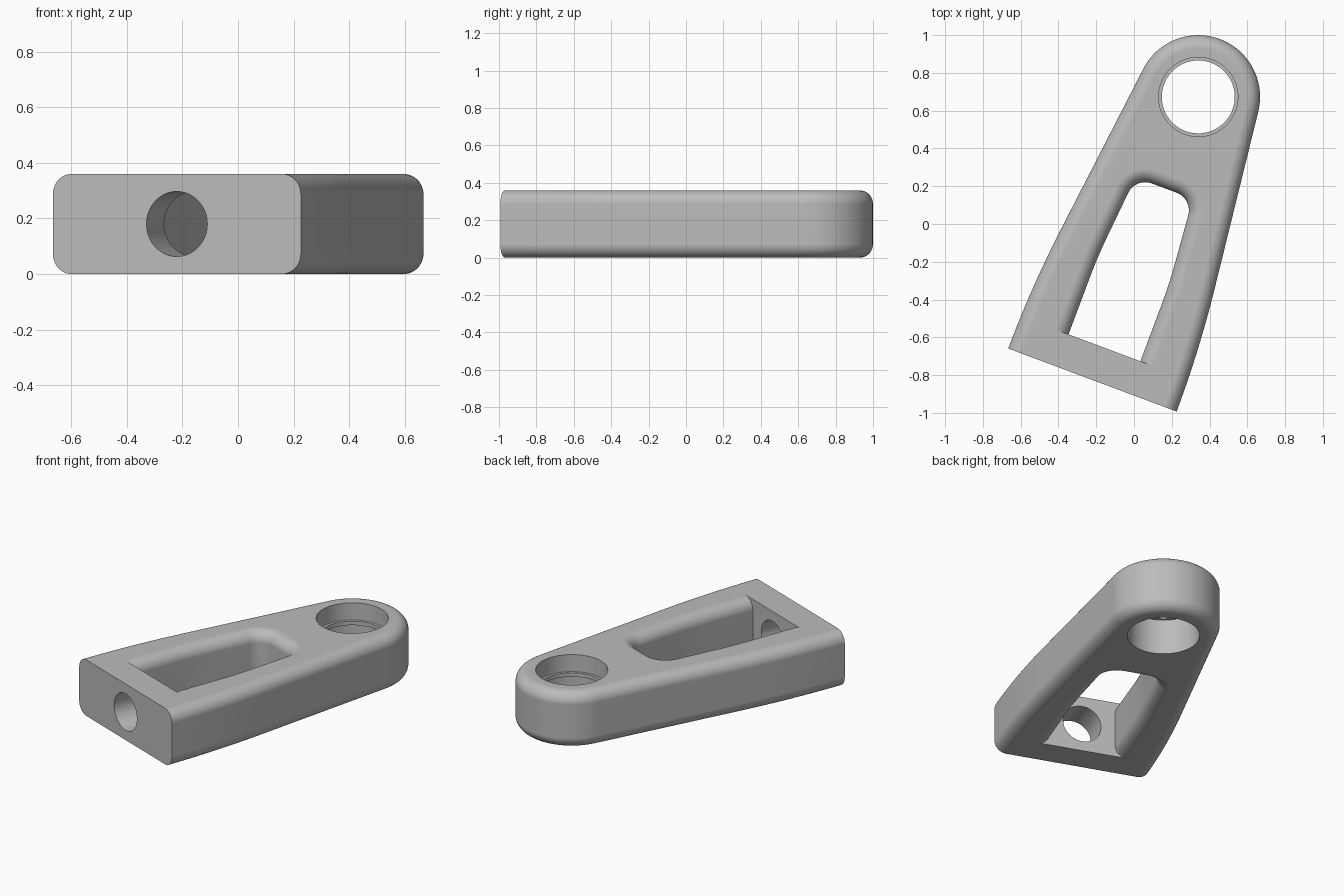
import bpy, bmesh
from math import sin, cos, pi, radians
from mathutils import Vector

cube = bpy.data.objects.get("Cube")
if cube:
    bpy.data.objects.remove(cube, do_unlink=True)

HEIGHT, FILLET = 0.36, 0.072
EYE_V, EYE_R = 1.6, 0.327


def loft(name, layers):
    """Closed solid through a stack of equal-length point loops."""
    bm = bmesh.new()
    rings = [[bm.verts.new(p) for p in layer] for layer in layers]
    n = len(rings[0])
    for low, high in zip(rings, rings[1:]):
        for i in range(n):
            j = (i + 1) % n
            bm.faces.new((low[i], low[j], high[j], high[i]))
    bm.faces.new(rings[0])
    bm.faces.new(rings[-1])
    bmesh.ops.recalc_face_normals(bm, faces=bm.faces)
    mesh = bpy.data.meshes.new(name)
    bm.to_mesh(mesh)
    bm.free()
    obj = bpy.data.objects.new(name, mesh)
    bpy.context.collection.objects.link(obj)
    return obj


def arch(side, centre, radius, start, steps=20):
    """Mirrored open outline: a side path, then a corner arc up to the top."""
    arc = []
    for i in range(steps + 1):
        a = start + (pi / 2 - start) * i / steps
        arc.append((centre[0] + radius * cos(a), centre[1] + radius * sin(a)))
    half = [Vector(p) for p in side + arc]
    other = [Vector((-p.x, p.y)) for p in reversed(half)]
    return half + (other[1:] if centre[0] == 0 else other)


def offset(path, d, z):
    """Move an open outline outward by d, keeping its ends on the base line."""
    out = []
    for i, p in enumerate(path):
        t = Vector((0, 0))
        if i:
            t += (p - path[i - 1]).normalized()
        if i < len(path) - 1:
            t += (path[i + 1] - p).normalized()
        t.normalize()
        q = p + Vector((t.y, -t.x)) * d
        if i in (0, len(path) - 1):
            q.y = p.y
        out.append((q.x, q.y, z))
    return out


def fillet_levels(sign, steps=10):
    """Pairs of (offset, height) for rounded lower and upper rims."""
    low = []
    for i in range(steps + 1):
        a = pi / 2 * i / steps
        low.append((sign * FILLET * (1 - sin(a)), FILLET * (1 - cos(a))))
    return low + [(d, HEIGHT - z) for d, z in reversed(low)]


# Tapering body with a round end and rounded long edges
sides = [(0.476 - 0.085 * v * v, v) for v in [0.71 * i / 12 for i in range(13)]]
outer = arch(sides, (0, EYE_V), EYE_R, 0.12, 28)
body = loft("link_body", [offset(outer, d, z) for d, z in fillet_levels(-1)])

# Window cutter, flared along the arms and arch but flat at the base wall
sides = [(0.203, 0.182)]
sides += [(0.203 - 0.19 * (v - 0.5) ** 2, v) for v in [0.5 + 0.03 * i for i in range(9)]]
inner = arch(sides, (0.07, 0.985), 0.1, 0.09, 14)
levels = fillet_levels(1)
levels = [(FILLET, -0.03)] + levels + [(FILLET, HEIGHT + 0.03)]
window = loft("window_cutter", [offset(inner, d, z) for d, z in levels])


def circle(r, n=64):
    return [(r * cos(2 * pi * i / n), r * sin(2 * pi * i / n)) for i in range(n)]


# Eye bore with a thin inner lip
WIDE, LIP = 0.21, 0.193
steps = [(WIDE, -0.03), (WIDE, 0.225), (LIP, 0.225), (LIP, 0.25), (WIDE, 0.25), (WIDE, 0.4)]
eye = loft("eye_cutter", [[(x, EYE_V + y, z) for x, y in circle(r)] for r, z in steps])

# Bolt hole through the base wall
bolt = loft("bolt_cutter", [[(x, v, HEIGHT / 2 + z) for x, z in circle(0.117, 48)]
                            for v in (-0.05, 0.3)])

bpy.context.view_layer.objects.active = body
for cutter in (window, eye, bolt):
    mod = body.modifiers.new(cutter.name, "BOOLEAN")
    mod.operation, mod.solver, mod.object = "DIFFERENCE", "EXACT", cutter
    bpy.ops.object.modifier_apply(modifier=mod.name)
    bpy.data.objects.remove(cutter, do_unlink=True)

# Plain grey metal
grey = bpy.data.materials.new("plain_grey")
grey.use_nodes = True
colour = (0.5, 0.5, 0.5, 1)
grey.diffuse_color = colour
grey.node_tree.nodes["Principled BSDF"].inputs["Base Color"].default_value = colour
body.data.materials.clear()
body.data.materials.append(grey)

# Smooth rounded faces, crisp machined edges
bpy.ops.object.select_all(action="DESELECT")
body.select_set(True)
bpy.ops.object.shade_smooth_by_angle(angle=radians(30))
normals = body.modifiers.new("even_normals", "WEIGHTED_NORMAL")
normals.keep_sharp = True

body.rotation_euler.z = radians(-20.5)
body.location = (-0.22, -0.826, 0)
